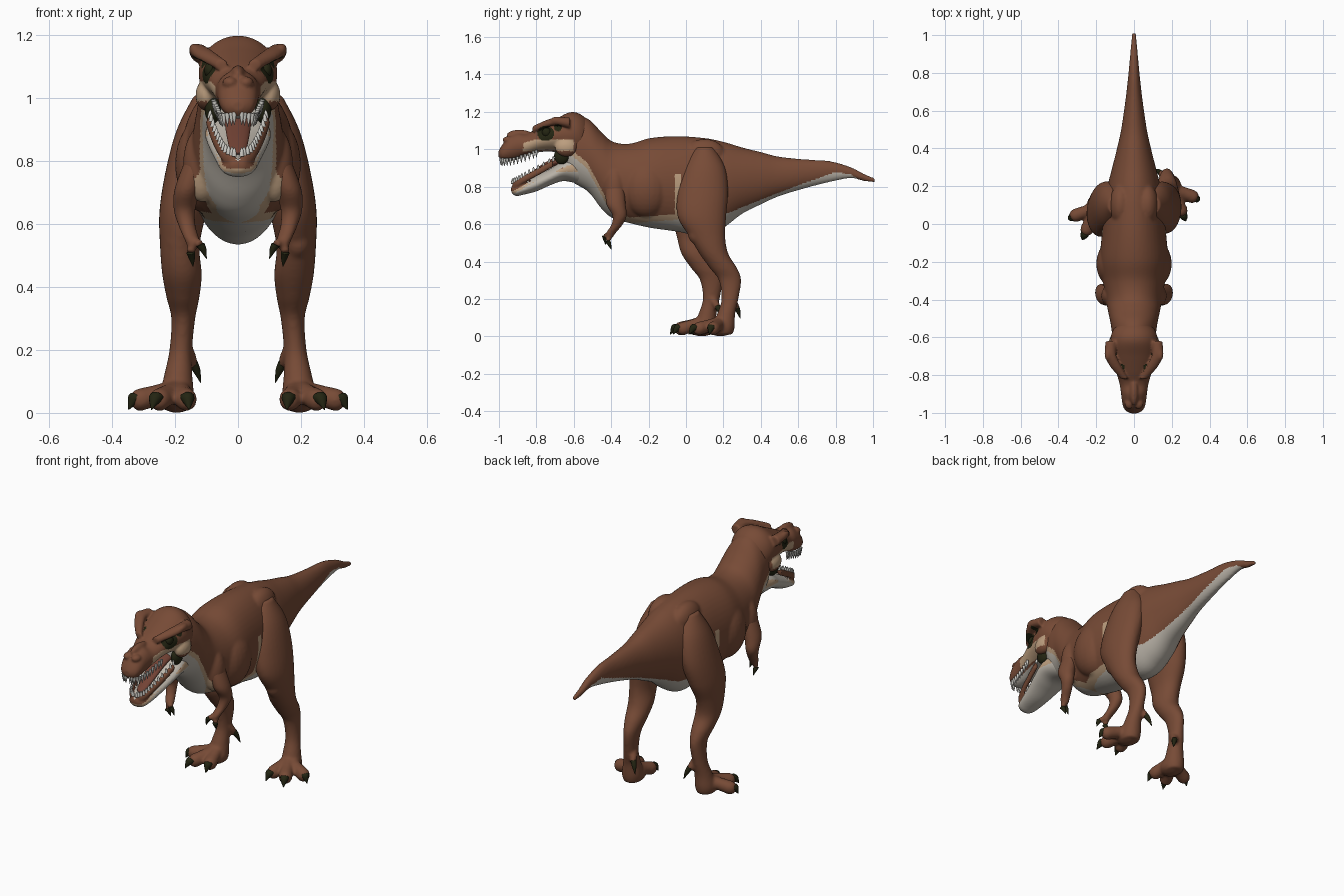
import bpy, bmesh, math
from mathutils import Vector, Matrix

if "Cube" in bpy.data.objects:
    bpy.data.objects.remove(bpy.data.objects["Cube"])

X, Y, Z = Vector((1, 0, 0)), Vector((0, 1, 0)), Vector((0, 0, 1))
COLOURS = {
    "brown_hide": (.185, .07, .037),
    "pale_belly": (.50, .46, .40),
    "tan_skin": (.50, .34, .21),
    "dark_olive": (.017, .018, .006),
    "tooth_white": (.60, .59, .55),
    "tongue_red": (.17, .055, .035),
}
BROWN, PALE, TAN, DARK, TOOTH, TONGUE = range(len(COLOURS))
MATS = []
for label, rgb in COLOURS.items():
    m = bpy.data.materials.new(label)
    m.use_nodes = True
    m.diffuse_color = (*rgb, 1)
    bsdf = m.node_tree.nodes["Principled BSDF"]
    bsdf.inputs["Base Color"].default_value = (*rgb, 1)
    bsdf.inputs["Roughness"].default_value = .8
    MATS.append(m)


def spline(rows, steps=6):
    """Smooth curve through rows of equal length."""
    out = []
    for i in range(len(rows) - 1):
        a, b, c, d = (rows[max(0, min(len(rows) - 1, i + k))] for k in (-1, 0, 1, 2))
        for s in range(steps):
            t = s / steps
            out.append([q + .5 * t * (r - p + t * (2*p - 5*q + 4*r - e + t * (3*(q - r) + e - p)))
                        for p, q, r, e in zip(a, b, c, d)])
    return out + [list(rows[-1])]


def line(points, y):
    """Straight interpolation of a height along y."""
    for (a, za), (b, zb) in zip(points, points[1:]):
        if y <= b:
            return za + (zb - za) * max(0, (y - a) / (b - a))
    return points[-1][1]


def tube(bm, rows, u=None, v=None, sides=28):
    """Closed loft through rows of x, y, z, radius along u, radius along v."""
    if u is None:
        d = (Vector(rows[-1][:3]) - Vector(rows[0][:3])).normalized()
        u = d.cross(X if abs(d.z) > .9 else Z).normalized()
        v = u.cross(d)
    rings = []
    for x, y, z, ru, rv in spline(rows):
        ring = []
        for k in range(sides):
            a = math.tau * k / sides
            offset = u * math.cos(a) * max(ru, .001) + v * math.sin(a) * max(rv, .001)
            ring.append(bm.verts.new(Vector((x, y, z)) + offset))
        rings.append(ring)
    for r, s in zip(rings, rings[1:]):
        for k in range(sides):
            n = (k + 1) % sides
            bm.faces.new((r[k], r[n], s[n], s[k]))
    bm.faces.new(rings[0])
    bm.faces.new(rings[-1])


def hull(bm, rows):
    """Loft along y from rows of y, top, bottom, half width."""
    tube(bm, [(0, y, (t + b) / 2, w, (t - b) / 2) for y, t, b, w in rows], X, Z, 48)


def ball(bm, place, size):
    bmesh.ops.create_uvsphere(bm, u_segments=24, v_segments=16, radius=1,
                              matrix=Matrix.Translation(place) @ Matrix.Diagonal((*size, 1)))


def spike(bm, a, b, r):
    mid = [(p + q) / 2 for p, q in zip(a, b)]
    mid[2] += r * .4
    tube(bm, [(*a, r, r), (*mid, r * .75, r * .75), (*b, .001, .001)], sides=10)


def finish(name, bm, rule, voxel=None):
    """Turn a bmesh into an object, fuse its shells, and colour its faces."""
    bmesh.ops.recalc_face_normals(bm, faces=bm.faces)
    mesh = bpy.data.meshes.new(name)
    bm.to_mesh(mesh)
    bm.free()
    ob = bpy.data.objects.new(name, mesh)
    bpy.context.collection.objects.link(ob)
    if voxel:
        mod = ob.modifiers.new("fuse", "REMESH")
        mod.mode, mod.voxel_size = "VOXEL", voxel
        mod = ob.modifiers.new("soften", "SMOOTH")
        mod.factor, mod.iterations = .5, 5
        ev = ob.evaluated_get(bpy.context.evaluated_depsgraph_get())
        fused = bpy.data.meshes.new_from_object(ev)
        ob.modifiers.clear()
        ob.data = mesh = fused
    mesh.materials.clear()
    used = [rule(p.center, p.normal) if callable(rule) else rule for p in mesh.polygons]
    slots = sorted(set(used))
    for s in slots:
        mesh.materials.append(MATS[s])
    for p, s in zip(mesh.polygons, used):
        p.material_index = slots.index(s)
        p.use_smooth = True


# Torso, neck and tail
EDGE = [(-.64, 1.02), (-.53, .93), (-.46, .80), (-.40, .69), (-.3, .635), (-.1, .65), (.05, .66),
        (.2, .65), (.5, .77), (.8, .88), (.88, .865), (.95, .82)]


def body_colour(c, n):
    gap = line(EDGE, c.y) - c.z
    if gap > 0:
        return TAN if gap < .03 and c.y < .1 else PALE
    flank = abs(c.y + .045) < .015 and c.z < .87 and abs(c.x) > .1
    return TAN if flank else BROWN


bm = bmesh.new()
hull(bm, [(-.66, 1.14, .87, .07), (-.6, 1.18, .82, .11), (-.52, 1.16, .77, .125), (-.45, 1.09, .68, .14),
          (-.39, 1.04, .63, .15), (-.3, 1.03, .605, .165), (-.19, 1.06, .58, .18), (-.05, 1.07, .56, .17),
          (.1, 1.06, .535, .155), (.2, 1.04, .58, .14), (.3, 1.01, .655, .115), (.4, .985, .705, .09),
          (.5, .96, .75, .068), (.65, .945, .795, .046), (.77, .937, .825, .032), (.88, .905, .845, .022),
          (.95, .87, .83, .016), (1.01, .845, .822, .011)])
for s in (1, -1):
    ball(bm, (s * .10, -.21, .79), (.10, .13, .155))
    ball(bm, (s * .115, -.38, .79), (.06, .06, .12))
    ball(bm, (s * .07, .10, .97), (.06, .11, .085))
finish("body", bm, body_colour, .008)


# Skull with brows, cheeks and nose ridge
def head_colour(c, n):
    if abs(c.x) > .05:
        if math.hypot((c.y + .75) / .045, (c.z - 1.085) / .04) < 1:
            return DARK
        if math.hypot(c.y + .685, c.z - 1.115) < .02:
            return DARK
        if -.87 < c.y < -.6 and .99 < c.z < 1.055 - .3 * max(0, -.8 - c.y):
            return TAN
    return PALE if n.z < -.75 and c.z < 1 and abs(c.x) < .04 else BROWN


bm = bmesh.new()
hull(bm, [(-.5, 1.13, .94, .06), (-.56, 1.185, .95, .11), (-.62, 1.198, .96, .125), (-.70, 1.16, .985, .115),
          (-.78, 1.12, .985, .095), (-.85, 1.085, .965, .076), (-.90, 1.09, .945, .068),
          (-.95, 1.065, .935, .062), (-.985, 1.02, .94, .048), (-1.002, .99, .96, .02)])
ball(bm, (0, -.89, 1.075), (.024, .07, .03))
for s in (1, -1):
    tube(bm, [(s * .05, -.82, 1.105, .02, .018), (s * .10, -.75, 1.135, .03, .02),
              (s * .125, -.69, 1.15, .03, .022), (s * .12, -.62, 1.14, .03, .03)], X, Z)
    ball(bm, (s * .138, -.69, 1.155), (.018, .035, .02))
    ball(bm, (s * .10, -.64, 1.01), (.035, .06, .05))
    ball(bm, (s * .025, -.95, 1.05), (.025, .03, .02))
finish("skull", bm, head_colour, .006)

# Lower jaw with raised lips
LOWER = [(.012, -.928, .82), (.04, -.905, .832), (.058, -.86, .858), (.075, -.79, .895), (.09, -.71, .94)]
UPPER = [(.012, -.99, .95), (.045, -.97, .945), (.058, -.92, .95), (.066, -.86, .968), (.078, -.80, .99)]
LIP = [(y, z) for x, y, z in LOWER]


def jaw_colour(c, n):
    depth = line(LIP, c.y) - c.z
    if n.z > .5 and depth > .008:
        return PALE
    return BROWN if depth < .045 and c.y < -.66 else TAN if depth < .06 else PALE


bm = bmesh.new()
hull(bm, [(-.56, .98, .81, .09), (-.65, .945, .83, .105), (-.72, .90, .81, .095), (-.80, .858, .775, .076),
          (-.87, .82, .757, .062), (-.91, .805, .75, .048), (-.935, .80, .77, .02)])
for s in (1, -1):
    tube(bm, [(s * x, y, z - .015, .013, .02) for x, y, z in LOWER], X, Z)
finish("lower_jaw", bm, jaw_colour, .006)

# Tongue, teeth, eyes and jaw muscles
bm = bmesh.new()
tube(bm, [(0, -.64, .945, .04, .02), (0, -.72, .925, .042, .022), (0, -.80, .88, .036, .018),
          (0, -.87, .837, .025, .012), (0, -.89, .828, .008, .005)], X, Z)
finish("tongue", bm, TONGUE)
for name, path, drop in (("upper_teeth", UPPER, -.035), ("lower_teeth", LOWER, .024)):
    bm = bmesh.new()
    for s in (1, -1):
        for x, y, z in spline(path, 3):
            spike(bm, (s * x, y, z - drop * .2), (s * x * .97, y, z + drop), .008)
    finish(name, bm, TOOTH)
for s, side in ((1, "left"), (-1, "right")):
    bm = bmesh.new()
    ball(bm, (s * .088, -.745, 1.09), (.02, .025, .025))
    finish(side + "_eye", bm, DARK)
    bm = bmesh.new()
    ball(bm, (s * .08, -.665, .965), (.026, .04, .045))
    finish(side + "_jaw_muscle", bm, DARK)

# Legs, feet and claws; the right leg steps further forward
for s, side in ((1, "left"), (-1, "right")):
    def pose(x, y, z, *radii):
        t = max(0, min(1, (.75 - z) / .35)) if s < 0 else 0
        return (s * x, y - .1 * t * t * (3 - 2 * t), z, *radii)

    bm = bmesh.new()
    tube(bm, [pose(*r) for r in (
        (.09, .10, 1.01, .05, .05), (.12, .10, .90, .075, .11), (.15, .09, .77, .08, .135),
        (.175, .085, .64, .075, .13), (.185, .115, .53, .063, .095), (.178, .15, .44, .063, .077),
        (.175, .20, .365, .052, .073), (.174, .235, .30, .038, .06), (.182, .235, .2, .036, .045),
        (.19, .215, .12, .045, .048), (.195, .20, .05, .055, .06), (.195, .20, .01, .045, .05))], X, Y)
    ball(bm, pose(.19, .06, .55), (.045, .05, .06))
    ball(bm, pose(.195, .185, .045), (.058, .075, .045))
    claws = bmesh.new()
    for end, tip in (((.165, .085, .042), (.155, .03, .01)), ((.25, .07, .042), (.275, .015, .01)),
                     ((.31, .145, .042), (.348, .125, .01))):
        mid = [(a + b) / 2 for a, b in zip((.19, .19, .075), end)]
        tube(bm, [pose(.19, .19, .075, .035, .035), pose(*mid, .033, .033), pose(*end, .036, .036)])
        ball(bm, pose(*end), (.034, .034, .036))
        spike(claws, pose(*[e + (t - e) * .3 for e, t in zip(end, tip)][:2], .05), pose(*tip), .024)
    # Small raised toe at the back
    tube(bm, [pose(.17, .23, .21, .025, .025), pose(.15, .26, .17, .02, .02), pose(.142, .272, .15, .016, .016)])
    spike(claws, pose(.144, .268, .16), pose(.118, .29, .095), .016)
    finish(side + "_leg", bm, BROWN, .008)
    finish(side + "_toe_claws", claws, DARK)

    # Arms with two clawed fingers
    bm = bmesh.new()
    tube(bm, [(s * x, y, z, a, b) for x, y, z, a, b in (
        (.13, -.38, .80, .04, .05), (.16, -.375, .71, .042, .052), (.17, -.355, .645, .034, .038),
        (.162, -.37, .595, .027, .03), (.148, -.40, .555, .024, .026), (.143, -.41, .53, .018, .02))], X, Y)
    claws = bmesh.new()
    for end, tip in (((.15, -.42, .51), (.143, -.40, .465)), ((.12, -.435, .535), (.10, -.43, .49))):
        end, tip = (s * end[0], *end[1:]), (s * tip[0], *tip[1:])
        tube(bm, [(s * .145, -.40, .55, .016, .016), (*end, .013, .013)])
        spike(claws, end, tip, .014)
    finish(side + "_arm", bm, BROWN, .006)
    finish(side + "_finger_claws", claws, DARK)
